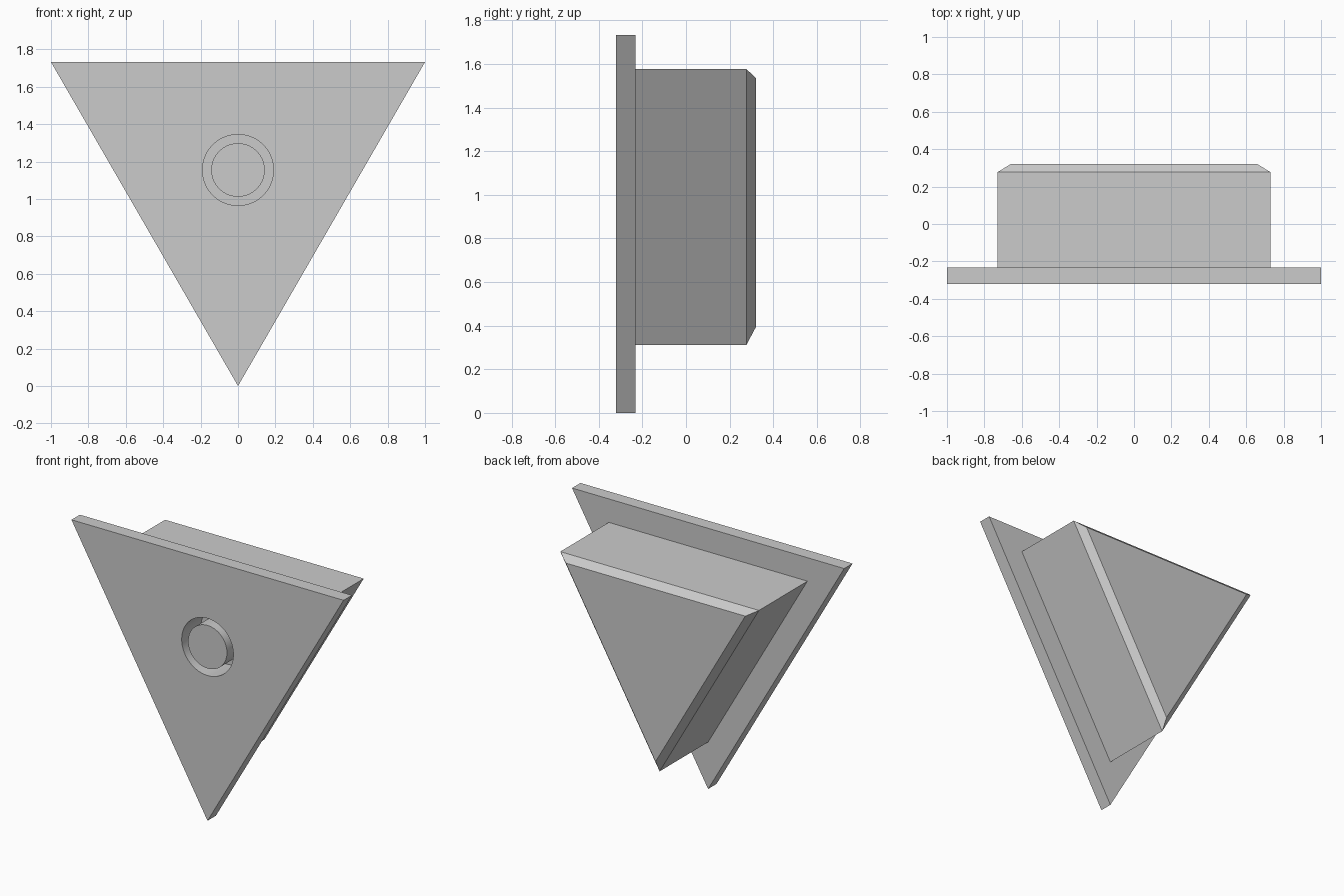
import bpy, bmesh, math

cube = bpy.data.objects.get("Cube")
if cube:
    bpy.data.objects.remove(cube, do_unlink=True)

CENTRE_Z = 2 / math.sqrt(3)      # shared axis of all triangles and circles
FRONT, GROOVE_DEPTH = -0.32, 0.2

grey = bpy.data.materials.new("plain grey")
grey.use_nodes = True
grey.diffuse_color = (0.6, 0.6, 0.6, 1)
grey.node_tree.nodes["Principled BSDF"].inputs["Base Color"].default_value = (0.6, 0.6, 0.6, 1)


def loft(name, sides, sections):
    """Skin regular polygons, one edge up, along y; sections are (y, circumradius)."""
    bm = bmesh.new()
    rings = []
    for y, radius in sections:
        angles = [math.pi / 2 + (2 * i + 1) * math.pi / sides for i in range(sides)]
        rings.append([bm.verts.new((radius * math.cos(a), y, CENTRE_Z + radius * math.sin(a)))
                      for a in angles])
    bm.faces.new(rings[0])
    bm.faces.new(rings[-1])
    for a, b in zip(rings, rings[1:]):
        for i in range(sides):
            j = (i + 1) % sides
            bm.faces.new((a[i], a[j], b[j], b[i]))
    bmesh.ops.recalc_face_normals(bm, faces=bm.faces)
    mesh = bpy.data.meshes.new(name)
    bm.to_mesh(mesh)
    bm.free()
    mesh.materials.append(grey)
    obj = bpy.data.objects.new(name, mesh)
    bpy.context.collection.objects.link(obj)
    return obj


def corner(half_width):
    return half_width * 2 / math.sqrt(3)


# Wide front plate stepping in to a thick block with a chamfered back
body = loft("triangular_body", 3, [
    (FRONT, corner(1)), (-0.232, corner(1)),
    (-0.232, corner(0.73)), (0.277, corner(0.73)),
    (0.32, corner(0.66))])

# Round socket in the front face
cutter = loft("socket_cutter", 64, [(FRONT - 0.1, 0.19), (FRONT + GROOVE_DEPTH, 0.19)])
cutter.hide_render = True
cut = body.modifiers.new("socket", "BOOLEAN")
cut.operation = "DIFFERENCE"
cut.solver = "EXACT"
cut.object = cutter
bpy.ops.object.select_all(action="DESELECT")
bpy.context.view_layer.objects.active = body
body.select_set(True)
bpy.ops.object.modifier_apply(modifier=cut.name)
bpy.data.objects.remove(cutter, do_unlink=True)

# Pin that fills the socket flush, leaving a ring groove
pin = loft("centre_pin", 64, [(FRONT, 0.143), (FRONT + GROOVE_DEPTH, 0.143)])

pin.select_set(True)
bpy.ops.object.shade_smooth_by_angle(angle=math.radians(20))
